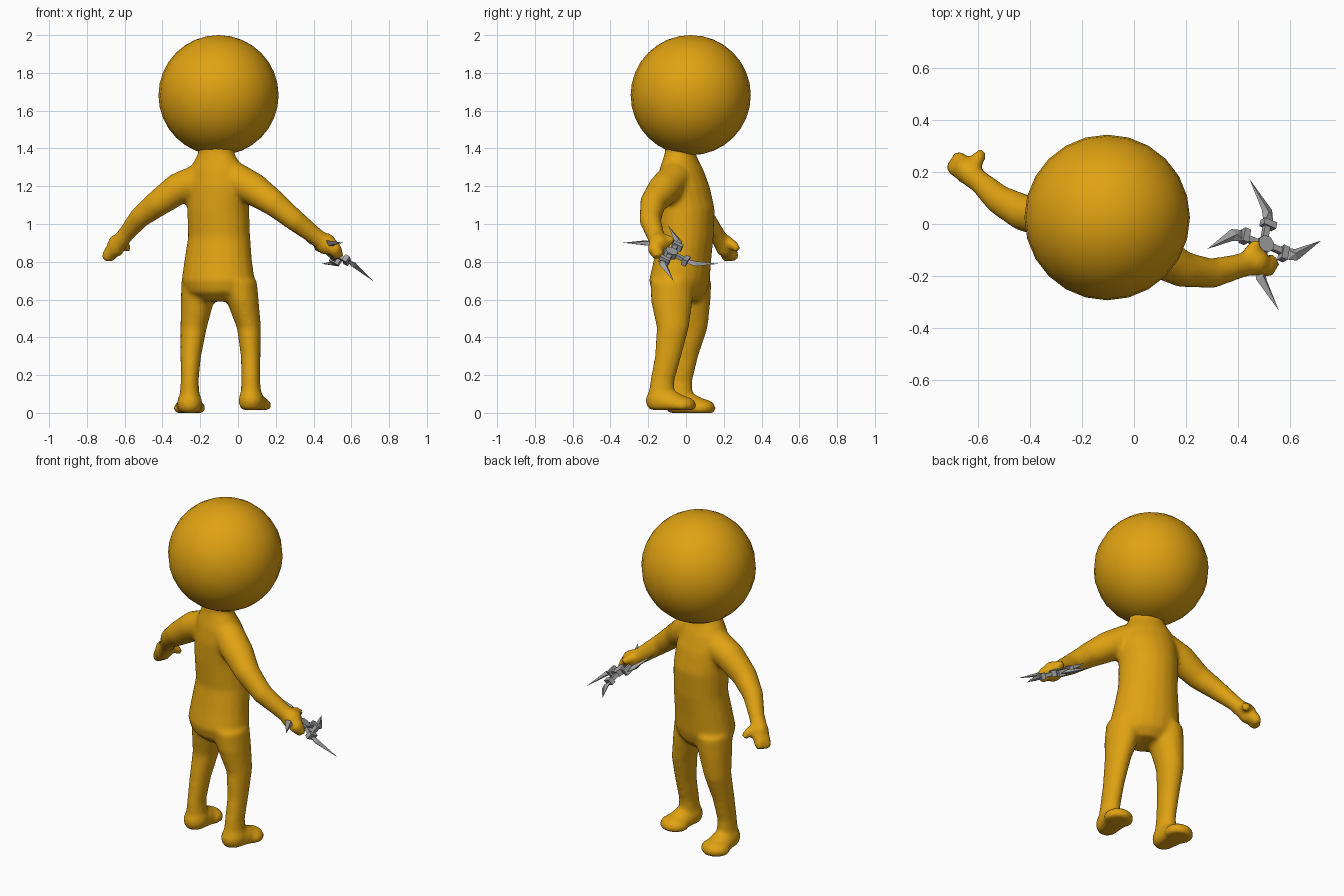
import bpy, bmesh, math
from mathutils import Vector, Matrix

cube = bpy.data.objects.get("Cube")
if cube:
    bpy.data.objects.remove(cube)


def material(name, rgb, rough):
    m = bpy.data.materials.new(name)
    m.use_nodes = True
    m.diffuse_color = (*rgb, 1)
    bsdf = m.node_tree.nodes["Principled BSDF"]
    bsdf.inputs["Base Color"].default_value = (*rgb, 1)
    bsdf.inputs["Roughness"].default_value = rough
    return m


ORANGE = material("golden orange", (0.74, 0.36, 0.006), 0.6)
STEEL = material("steel grey", (0.37, 0.37, 0.37), 0.5)


def finish(bm, name, mat, smooth):
    bmesh.ops.recalc_face_normals(bm, faces=bm.faces)
    for f in bm.faces:
        f.smooth = smooth
    me = bpy.data.meshes.new(name)
    bm.to_mesh(me)
    bm.free()
    me.materials.append(mat)
    ob = bpy.data.objects.new(name, me)
    bpy.context.collection.objects.link(ob)
    return ob


def loft(bm, sections, yaw=None, sides=20):
    """Tube of ellipses (x, y, z, ra, rb); level rings if yaw is given."""
    centres = [Vector(s[:3]) for s in sections]
    rings = []
    for i, s in enumerate(sections):
        if yaw is None:
            t = centres[min(i + 1, len(sections) - 1)] - centres[max(i - 1, 0)]
            side = t.cross(Vector((0, 0, 1))).normalized()
            up = side.cross(t).normalized()
        else:
            side = Vector((math.cos(yaw), math.sin(yaw), 0))
            up = Vector((-side.y, side.x, 0))
        ring = []
        for k in range(sides):
            a = math.tau * k / sides
            ring.append(bm.verts.new(centres[i] + side * s[3] * math.cos(a)
                                     + up * s[-1] * math.sin(a)))
        rings.append(ring)
    for r, q in zip(rings, rings[1:]):
        for k in range(sides):
            n = (k + 1) % sides
            bm.faces.new((r[k], r[n], q[n], q[k]))
    bm.faces.new(rings[0][::-1])
    bm.faces.new(rings[-1])


def ball(bm, centre, radii, yaw=0, floor=None):
    """Ellipsoid, flattened below the floor height."""
    mat = (Matrix.Translation(centre) @ Matrix.Rotation(yaw, 4, 'Z')
           @ Matrix.Diagonal((*radii, 1)))
    new = bmesh.ops.create_uvsphere(bm, u_segments=20, v_segments=12, radius=1, matrix=mat)
    if floor is not None:
        for v in new["verts"]:
            v.co.z = max(v.co.z, floor)


TURN = math.radians(-22)
body = bmesh.new()

# Torso and neck
loft(body, [(-0.1, -0.03, 0.59, 0.1, 0.09), (-0.105, -0.035, 0.64, 0.18, 0.14),
            (-0.105, -0.035, 0.7, 0.2, 0.155), (-0.105, -0.02, 0.8, 0.185, 0.148),
            (-0.1, 0.0, 0.93, 0.168, 0.143), (-0.105, 0.0, 1.08, 0.167, 0.15),
            (-0.105, -0.015, 1.2, 0.17, 0.135), (-0.11, -0.025, 1.29, 0.15, 0.11),
            (-0.115, -0.03, 1.345, 0.115, 0.088), (-0.115, -0.03, 1.38, 0.095, 0.08),
            (-0.11, -0.01, 1.44, 0.11, 0.1)], TURN)

# Legs
loft(body, [(0.0, -0.075, 0.7, 0.1, 0.115), (0.025, -0.075, 0.59, 0.085, 0.11),
            (0.058, -0.07, 0.45, 0.064, 0.085), (0.067, -0.095, 0.3, 0.052, 0.07),
            (0.067, -0.125, 0.17, 0.05, 0.064), (0.07, -0.135, 0.06, 0.058, 0.07)], 0)
loft(body, [(-0.2, 0.02, 0.7, 0.1, 0.115), (-0.215, 0.025, 0.59, 0.088, 0.105),
            (-0.235, 0.03, 0.45, 0.07, 0.085), (-0.25, -0.005, 0.3, 0.055, 0.07),
            (-0.256, -0.03, 0.17, 0.047, 0.064), (-0.256, -0.035, 0.06, 0.056, 0.07)], 0)

# Feet: heel, instep and toes with a flat sole
for x, y, floor, yaw in ((0.07, -0.135, 0.015, -0.2), (-0.256, -0.035, 0.0, 0)):
    ahead = Vector((-math.sin(yaw), math.cos(yaw), 0))
    base = Vector((x, y, floor))
    ball(body, base + Vector((0, 0, 0.05)), (0.068, 0.08, 0.07), yaw, floor)
    ball(body, base + ahead * 0.05 + Vector((0, 0, 0.04)), (0.07, 0.09, 0.06), yaw, floor)
    ball(body, base + ahead * 0.115 + Vector((0, 0, 0.025)), (0.085, 0.077, 0.05), yaw, floor)

# Arms
loft(body, [(-0.18, 0.0, 1.24, 0.09), (-0.32, 0.025, 1.185, 0.084),
            (-0.43, 0.045, 1.105, 0.07), (-0.52, 0.095, 1.035, 0.057),
            (-0.59, 0.16, 0.95, 0.044), (-0.63, 0.19, 0.9, 0.045)])
loft(body, [(-0.02, -0.06, 1.24, 0.09), (0.09, -0.12, 1.18, 0.086),
            (0.19, -0.175, 1.11, 0.07), (0.3, -0.19, 1.02, 0.058),
            (0.41, -0.16, 0.935, 0.047), (0.46, -0.15, 0.9, 0.045)])

# Open hand: palm, two finger groups, thumb
ball(body, (-0.645, 0.205, 0.885), (0.048, 0.052, 0.06))
loft(body, [(-0.65, 0.2, 0.89, 0.035), (-0.685, 0.215, 0.84, 0.034), (-0.7, 0.22, 0.805, 0.024)])
loft(body, [(-0.64, 0.22, 0.89, 0.035), (-0.67, 0.245, 0.84, 0.033), (-0.68, 0.255, 0.81, 0.024)])
loft(body, [(-0.625, 0.215, 0.91, 0.03), (-0.595, 0.255, 0.885, 0.026), (-0.585, 0.275, 0.86, 0.02)])

# Gripping hand: palm, curled fingers, thumb
ball(body, (0.465, -0.145, 0.895), (0.058, 0.056, 0.058))
loft(body, [(0.46, -0.16, 0.9, 0.04), (0.515, -0.165, 0.865, 0.04), (0.535, -0.14, 0.825, 0.03)])
loft(body, [(0.44, -0.13, 0.92, 0.03), (0.455, -0.095, 0.92, 0.026), (0.475, -0.07, 0.905, 0.02)])

# Fuse the body parts into one soft skin
ob = finish(body, "body", ORANGE, True)
skin = ob.modifiers.new("fuse", 'REMESH')
skin.mode = 'VOXEL'
skin.voxel_size = 0.013
skin.use_smooth_shade = True
soft = ob.modifiers.new("soften", 'SMOOTH')
soft.factor = 0.5
soft.iterations = 6

# Head
head = bmesh.new()
bmesh.ops.create_uvsphere(head, u_segments=24, v_segments=16, radius=0.318,
                          matrix=Matrix.Translation((-0.103, 0.025, 1.682)))
finish(head, "head", ORANGE, True)

# Four-bladed throwing star in its own tilted frame
U = Vector((0.82, 0.06, -0.56)).normalized()
V = Vector((-0.09, 0.95, -0.29))
V = (V - U * V.dot(U)).normalized()
W = U.cross(V)
frame = Matrix((U, V, W)).transposed().to_4x4()
frame.translation = (0.5, -0.08, 0.845)

star = bmesh.new()
bmesh.ops.create_cone(star, cap_ends=True, segments=8, radius1=0.035, radius2=0.035, depth=0.035)
outline = [(0.085, -0.02), (0.09, -0.065), (0.135, -0.072), (0.265, 0.0), (0.14, -0.025)]
for k in range(4):
    spin = Matrix.Rotation(k * math.pi / 2, 4, 'Z')
    # Spoke and collar
    for centre, size in (((0.055, -0.022, 0), (0.08, 0.024, 0.02)),
                         ((0.08, -0.04, 0), (0.026, 0.055, 0.036))):
        bmesh.ops.create_cube(star, size=1, matrix=spin @ Matrix.Translation(centre)
                              @ Matrix.Rotation(-0.45, 4, 'Z') @ Matrix.Diagonal((*size, 1)))
    # Ridged blade
    rim = [star.verts.new(spin @ Vector((u, v, 0))) for u, v in outline]
    for h in (0.014, -0.014):
        ridge = star.verts.new(spin @ Vector((0.125, -0.046, h)))
        for a, b in zip(rim, rim[1:] + rim[:1]):
            star.faces.new((a, b, ridge))
star.transform(frame)
finish(star, "throwing_star", STEEL, False)
